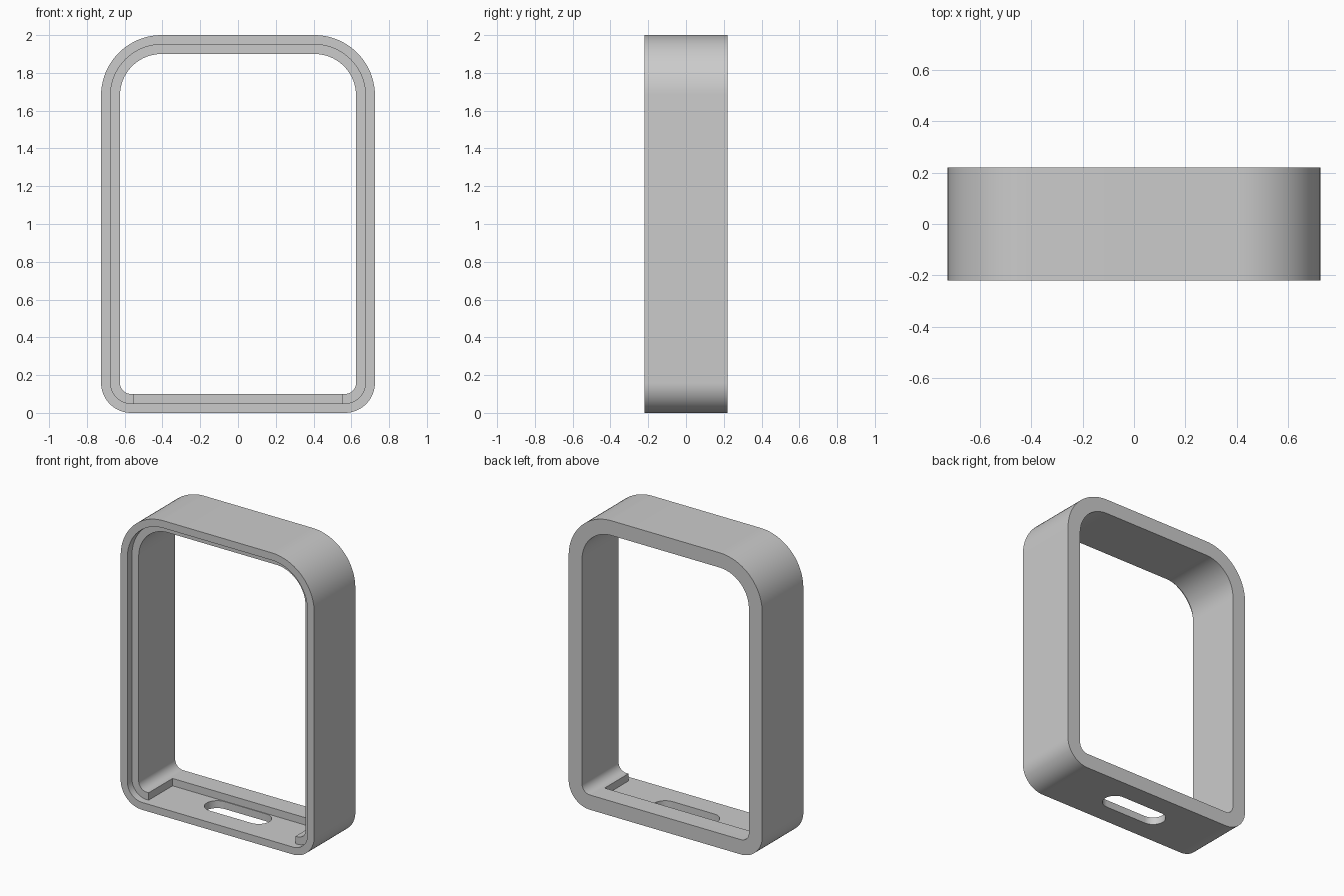
import bpy, bmesh
from math import sin, cos, pi
from mathutils import Vector

cube = bpy.data.objects.get("Cube")
if cube:
    bpy.data.objects.remove(cube, do_unlink=True)

HALF_W, HEIGHT, HALF_D = 0.725, 2.0, 0.22
WALL, LIP, REBATE = 0.1, 0.05, 0.05
TOP_R, BOTTOM_R = 0.32, 0.16
STEPS = 20

grey = bpy.data.materials.new("matte grey")
grey.use_nodes = True
colour = (0.6, 0.6, 0.6, 1)
grey.diffuse_color = colour
grey.node_tree.nodes["Principled BSDF"].inputs["Base Color"].default_value = colour


def outline(inset):
    """Rounded outline in x and z, moved inwards by inset."""
    points = []
    corners = [(1, 1, TOP_R), (-1, 1, TOP_R), (-1, -1, BOTTOM_R), (1, -1, BOTTOM_R)]
    for i, (sx, sz, r) in enumerate(corners):
        cx = sx * (HALF_W - r)
        cz = HEIGHT - r if sz > 0 else r
        for k in range(STEPS + 1):
            a = (i + k / STEPS) * pi / 2
            points.append((cx + (r - inset) * cos(a), cz + (r - inset) * sin(a)))
    return points


def finish(bm, name):
    bmesh.ops.recalc_face_normals(bm, faces=bm.faces)
    mesh = bpy.data.meshes.new(name)
    bm.to_mesh(mesh)
    bm.free()
    mesh.materials.append(grey)
    obj = bpy.data.objects.new(name, mesh)
    bpy.context.collection.objects.link(obj)
    return obj


def prism(points, height, name):
    """Closed solid raised from a flat loop of points."""
    bm = bmesh.new()
    face = bm.faces.new([bm.verts.new(p) for p in points])
    up = bmesh.ops.extrude_face_region(bm, geom=[face])["geom"]
    bmesh.ops.translate(bm, vec=Vector((0, 0, height)),
                        verts=[v for v in up if isinstance(v, bmesh.types.BMVert)])
    return finish(bm, name)


# Frame: rounded rings swept around the stepped wall section
bm = bmesh.new()
ledge = -HALF_D + REBATE
section = [(0, -HALF_D), (0, HALF_D), (WALL, HALF_D),
           (WALL, ledge), (LIP, ledge), (LIP, -HALF_D)]
rings = [[bm.verts.new((x, y, z)) for x, z in outline(inset)] for inset, y in section]
for a, b in zip(rings, rings[1:] + rings[:1]):
    for i in range(len(a)):
        j = (i + 1) % len(a)
        bm.faces.new((a[i], a[j], b[j], b[i]))
frame = finish(bm, "frame")

# Shallow pocket in the floor, open to the front rebate
px, front, back = 0.55, ledge - 0.02, 0.085
pocket = prism([(-px, front, LIP), (px, front, LIP), (px, back, LIP), (-px, back, LIP)],
               0.1, "pocket_cutter")

# Rounded slot through the floor
slot_r, slot_x = 0.08, 0.155
loop = []
for side in (1, -1):
    for k in range(STEPS + 1):
        a = -pi / 2 + pi * k / STEPS
        loop.append((side * (slot_x + slot_r * cos(a)), side * slot_r * sin(a), -0.1))
slot = prism(loop, 0.17, "slot_cutter")

# Cut the openings and shade
bpy.ops.object.select_all(action="DESELECT")
bpy.context.view_layer.objects.active = frame
frame.select_set(True)
for cutter in (pocket, slot):
    mod = frame.modifiers.new(cutter.name, "BOOLEAN")
    mod.operation = "DIFFERENCE"
    mod.solver = "EXACT"
    mod.object = cutter
    bpy.ops.object.modifier_apply(modifier=mod.name)
    bpy.data.objects.remove(cutter, do_unlink=True)
bpy.ops.object.shade_smooth_by_angle(angle=pi / 6)
